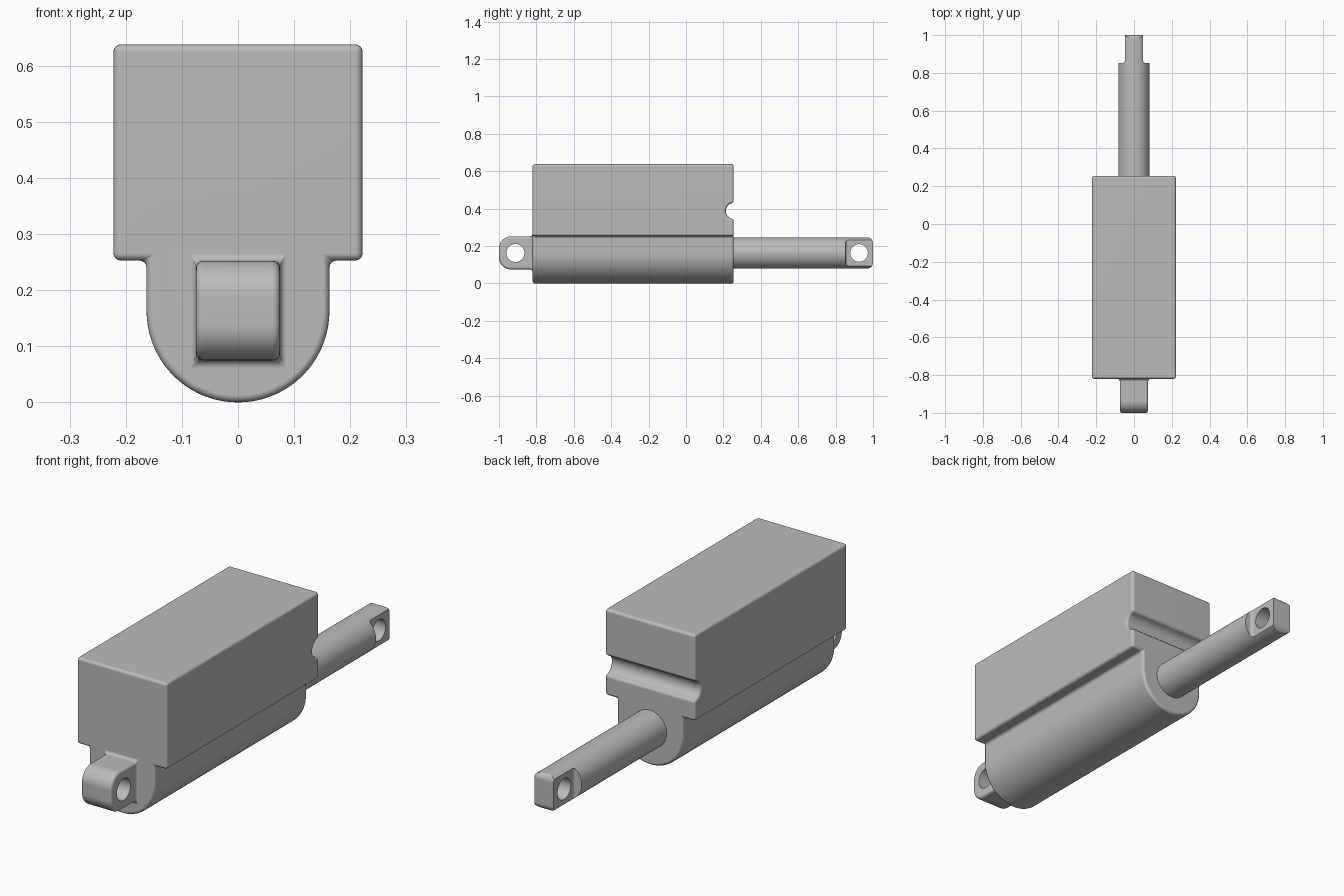
import bpy, bmesh
from math import sin, cos, pi, radians

AXIS_Z = 0.163          # height of the rod and pin axis
cube = bpy.data.objects.get("Cube")
if cube:
    bpy.data.objects.remove(cube, do_unlink=True)

grey = bpy.data.materials.new("plain grey")
grey.use_nodes = True
GREY = (0.5, 0.5, 0.5, 1)
grey.diffuse_color = GREY
grey.node_tree.nodes["Principled BSDF"].inputs["Base Color"].default_value = GREY


def arc(u, v, r, start, end, n):
    return [(u + r * cos(radians(start + (end - start) * i / n)),
             v + r * sin(radians(start + (end - start) * i / n))) for i in range(n + 1)]


def circle(u, v, r, n=48):
    return arc(u, v, r, 0, 360, n)[:-1]


def prism(name, outline, axis, a, b):
    """Extrude an outline from a to b along x (outline is y, z), y (x, z) or z (x, y)."""
    def place(u, v, w):
        return {"x": (w, u, v), "y": (u, w, v), "z": (u, v, w)}[axis]
    bm = bmesh.new()
    low = [bm.verts.new(place(u, v, a)) for u, v in outline]
    high = [bm.verts.new(place(u, v, b)) for u, v in outline]
    bm.faces.new(low)
    bm.faces.new(high)
    for i in range(len(low)):
        j = (i + 1) % len(low)
        bm.faces.new((low[i], low[j], high[j], high[i]))
    bmesh.ops.recalc_face_normals(bm, faces=bm.faces)
    mesh = bpy.data.meshes.new(name)
    bm.to_mesh(mesh)
    bm.free()
    obj = bpy.data.objects.new(name, mesh)
    bpy.context.collection.objects.link(obj)
    mesh.materials.append(grey)
    return obj


def activate(obj):
    bpy.ops.object.select_all(action="DESELECT")
    obj.select_set(True)
    bpy.context.view_layer.objects.active = obj


def boolean(obj, tool, operation="DIFFERENCE"):
    mod = obj.modifiers.new("boolean", "BOOLEAN")
    mod.object, mod.operation, mod.solver = tool, operation, "EXACT"
    activate(obj)
    bpy.ops.object.modifier_apply(modifier=mod.name)
    bpy.data.objects.remove(tool, do_unlink=True)


def finish(obj):
    activate(obj)
    bpy.ops.object.shade_smooth_by_angle(angle=radians(32))
    obj.modifiers.new("weighted normals", "WEIGHTED_NORMAL").keep_sharp = True


# Housing: wide box above a round-bottomed channel
outline = [(0.222, 0.253), (0.222, 0.638), (-0.222, 0.638), (-0.222, 0.253), (-0.163, 0.253)]
outline += arc(0, AXIS_Z, 0.163, 180, 360, 36) + [(0.163, 0.253)]
housing = prism("housing", outline, "y", -0.82, 0.255)

# Half-round groove across the back face
boolean(housing, prism("groove_cutter", circle(0.255, 0.388, 0.042, 32), "x", -0.3, 0.3))

# Front mounting lug, joined so the seam is filleted with the other edges
R = 0.065
lug = [(-0.75, 0.075)] + arc(-1 + R, 0.075 + R, R, 270, 180, 12)
lug += arc(-1 + R, 0.252 - R, R, 180, 90, 12) + [(-0.75, 0.252)]
boolean(housing, prism("front_lug", lug, "x", -0.075, 0.075), "UNION")

bevel = housing.modifiers.new("rounded edges", "BEVEL")
bevel.width, bevel.segments = 0.013, 4
bevel.limit_method, bevel.angle_limit = "ANGLE", radians(35)
bevel.use_clamp_overlap = False
activate(housing)
bpy.ops.object.modifier_apply(modifier=bevel.name)
boolean(housing, prism("front_pin_cutter", circle(-0.912, AXIS_Z, 0.048), "x", -0.3, 0.3))
finish(housing)

# Piston rod with rounded tip, side flats and a pin hole
rod = prism("piston_rod", circle(0, AXIS_Z, 0.083, 64), "y", 0.2, 1.0)
r, lo, hi = 0.03, AXIS_Z - 0.083, AXIS_Z + 0.083
tip = [(0.1, lo)] + arc(1 - r, lo + r, r, -90, 0, 8) + arc(1 - r, hi - r, r, 0, 90, 8) + [(0.1, hi)]
boolean(rod, prism("tip_shape", tip, "x", -0.3, 0.3), "INTERSECT")
for side in (1, -1):
    flat = [(0.3, 1.1), (0.3, 0.853)] + arc(0.061, 0.867, 0.014, 270, 180, 6) + [(0.047, 1.1)]
    boolean(rod, prism("flat_cutter", [(side * x, y) for x, y in flat], "z", 0, 0.35))
boolean(rod, prism("rod_pin_cutter", circle(0.925, AXIS_Z, 0.047), "x", -0.3, 0.3))
finish(rod)
